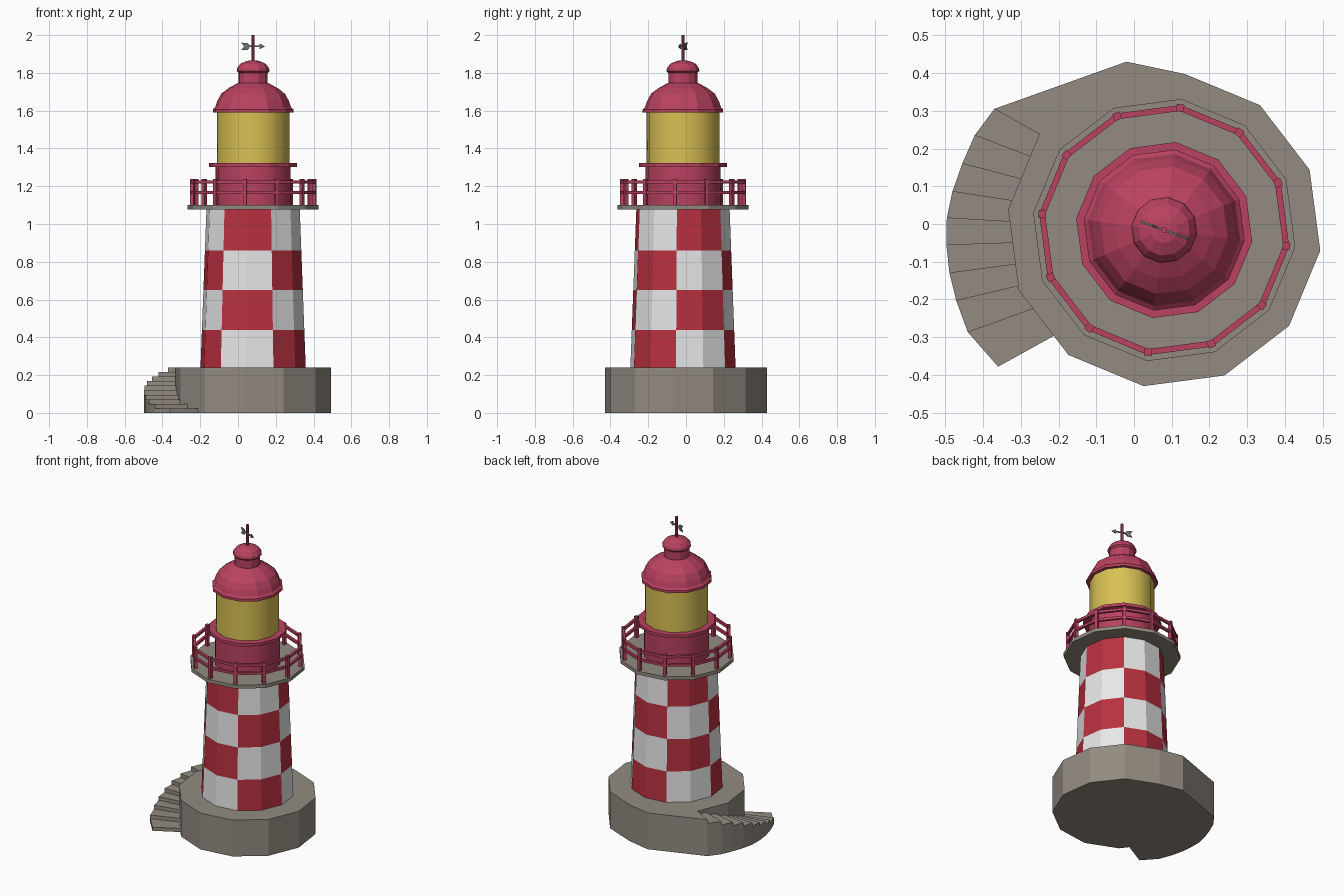
import bpy, bmesh, math
from mathutils import Vector, Matrix

if "Cube" in bpy.data.objects:
    bpy.data.objects.remove(bpy.data.objects["Cube"])

CX, CY = 0.08, -0.016          # tower axis
N, OFF = 12, math.radians(-7.5)


def material(name, *rgb):
    m = bpy.data.materials.new(name)
    m.diffuse_color = [((c / 255 + 0.055) / 1.055) ** 2.4 for c in rgb] + [1]
    m.use_nodes = True
    m.node_tree.nodes["Principled BSDF"].inputs["Base Color"].default_value = m.diffuse_color
    return m


STONE = material("grey stone", 146, 139, 129)
WHITE = material("white paint", 236, 236, 236)
RED = material("brick red paint", 184, 48, 63)
PINK = material("raspberry metal", 186, 66, 96)
YELLOW = material("yellow lamp glass", 216, 192, 84)
METAL = material("dark grey metal", 112, 118, 112)


def finish(name, bm, mats, smooth=None):
    bmesh.ops.recalc_face_normals(bm, faces=bm.faces)
    me = bpy.data.meshes.new(name)
    bm.to_mesh(me)
    bm.free()
    ob = bpy.data.objects.new(name, me)
    bpy.context.collection.objects.link(ob)
    for m in mats:
        me.materials.append(m)
    if smooth:
        bpy.ops.object.select_all(action='DESELECT')
        ob.select_set(True)
        bpy.context.view_layer.objects.active = ob
        bpy.ops.object.shade_smooth_by_angle(angle=math.radians(smooth))
    return ob


def lathe(name, profile, mats, closed=False, rule=None, smooth=None, sides=N):
    """Spin (radius, z) points round the tower axis."""
    bm = bmesh.new()
    rings = []
    for r, z in profile:
        ang = [OFF + 2 * math.pi * k / sides for k in range(sides)]
        rings.append([bm.verts.new((CX + r * math.cos(a), CY + r * math.sin(a), z)) for a in ang])
    pairs = list(zip(rings, rings[1:]))
    if closed:
        pairs.append((rings[-1], rings[0]))
    else:
        bm.faces.new(rings[0])
        bm.faces.new(rings[-1])
    for row, (a, b) in enumerate(pairs):
        for k in range(sides):
            j = (k + 1) % sides
            f = bm.faces.new((a[k], a[j], b[j], b[k]))
            if rule:
                f.material_index = rule(row, k)
    return finish(name, bm, mats, smooth)


def prism(name, pts, z0, z1, mat):
    bm = bmesh.new()
    f = bm.faces.new([bm.verts.new((x, y, z0)) for x, y in pts])
    ext = bmesh.ops.extrude_face_region(bm, geom=[f], use_keep_orig=True)
    top = [v for v in ext["geom"] if isinstance(v, bmesh.types.BMVert)]
    bmesh.ops.translate(bm, verts=top, vec=(0, 0, z1 - z0))
    return finish(name, bm, [mat])


def ring_point(r, k):
    a = OFF + 2 * math.pi * k / N
    return CX + r * math.cos(a), CY + r * math.sin(a)


# Stone base with landing
lathe("stone_base", [(0.417, 0), (0.417, 0.24)], [STONE])
prism("landing", [ring_point(0.417, 3), (-0.02, 0.43), (-0.37, 0.305),
                  ring_point(0.417, 5), ring_point(0.417, 4)], 0, 0.24, STONE)

# Curved stair descending from the landing
outer = [(-0.37, 0.305), (-0.422, 0.235), (-0.455, 0.16), (-0.481, 0.086), (-0.496, 0.016),
         (-0.497, -0.056), (-0.489, -0.13), (-0.471, -0.203), (-0.44, -0.287), (-0.36, -0.378)]
hub = Vector((0.27, -0.03))
inner = [Vector(p).lerp(hub, 0.26) for p in outer]
for i in range(9):
    prism(f"step_{i + 1}", [outer[i], outer[i + 1], inner[i + 1], inner[i]],
          0, 0.24 * (9 - i) / 10, STONE)

# Chequered tower: cells two faces wide and four rows high
levels = [0.24, 0.44, 0.65, 0.86, 1.08]
lathe("tower", [(0.281 - 0.032 * (z - 0.24) / 0.84, z) for z in levels], [WHITE, RED],
      rule=lambda row, k: (k // 2 + row) % 2)

# Gallery deck
lathe("gallery_deck", [(0.35, 1.077), (0.35, 1.1)], [STONE])

# Railing
for name, z in (("top_rail", 1.222), ("middle_rail", 1.167)):
    lathe(name, [(0.318, z - 0.008), (0.334, z - 0.008), (0.334, z + 0.008), (0.318, z + 0.008)],
          [PINK], closed=True)
for k in range(N):
    x, y = ring_point(0.326, k)
    bm = bmesh.new()
    bmesh.ops.create_cube(bm, size=1, matrix=Matrix.Translation((x, y, 1.168))
                          @ Matrix.Rotation(OFF + 2 * math.pi * k / N, 4, 'Z')
                          @ Matrix.Diagonal((0.02, 0.02, 0.142, 1)))
    finish(f"rail_post_{k + 1}", bm, [PINK])

# Lantern room
lathe("lantern_wall", [(0.2, 1.1), (0.2, 1.305)], [PINK], smooth=35)
lathe("lantern_sill", [(0.235, 1.303), (0.235, 1.322)], [PINK])
lathe("lantern_glass", [(0.194, 1.322), (0.194, 1.595)], [YELLOW], smooth=35)

# Domed roof and ventilator cap
lathe("dome_roof", [(0.19, 1.59), (0.215, 1.59), (0.215, 1.607), (0.203, 1.617), (0.192, 1.65),
                    (0.17, 1.69), (0.13, 1.72), (0.08, 1.747)], [PINK])
lathe("roof_cap", [(0.078, 1.745), (0.078, 1.8), (0.088, 1.81), (0.085, 1.825),
                   (0.068, 1.848), (0.035, 1.863), (0.012, 1.866)], [PINK])
lathe("vane_pole", [(0.008, 1.86), (0.008, 2.0)], [PINK], sides=8)

# Weather vane arrow: outline extruded to a thin plate
outline = [(-0.066, 0.02), (-0.05, 0), (-0.066, -0.02), (-0.034, -0.018), (-0.02, -0.004), (0.038, -0.004),
           (0.038, -0.014), (0.066, 0), (0.038, 0.014), (0.038, 0.004), (-0.02, 0.004), (-0.034, 0.018)]
vane = prism("weather_vane", outline, -0.003, 0.003, METAL)
vane.matrix_world = (Matrix.Translation((CX, CY, 1.94)) @ Matrix.Rotation(math.radians(-20), 4, 'Z')
                     @ Matrix.Rotation(math.radians(90), 4, 'X'))
